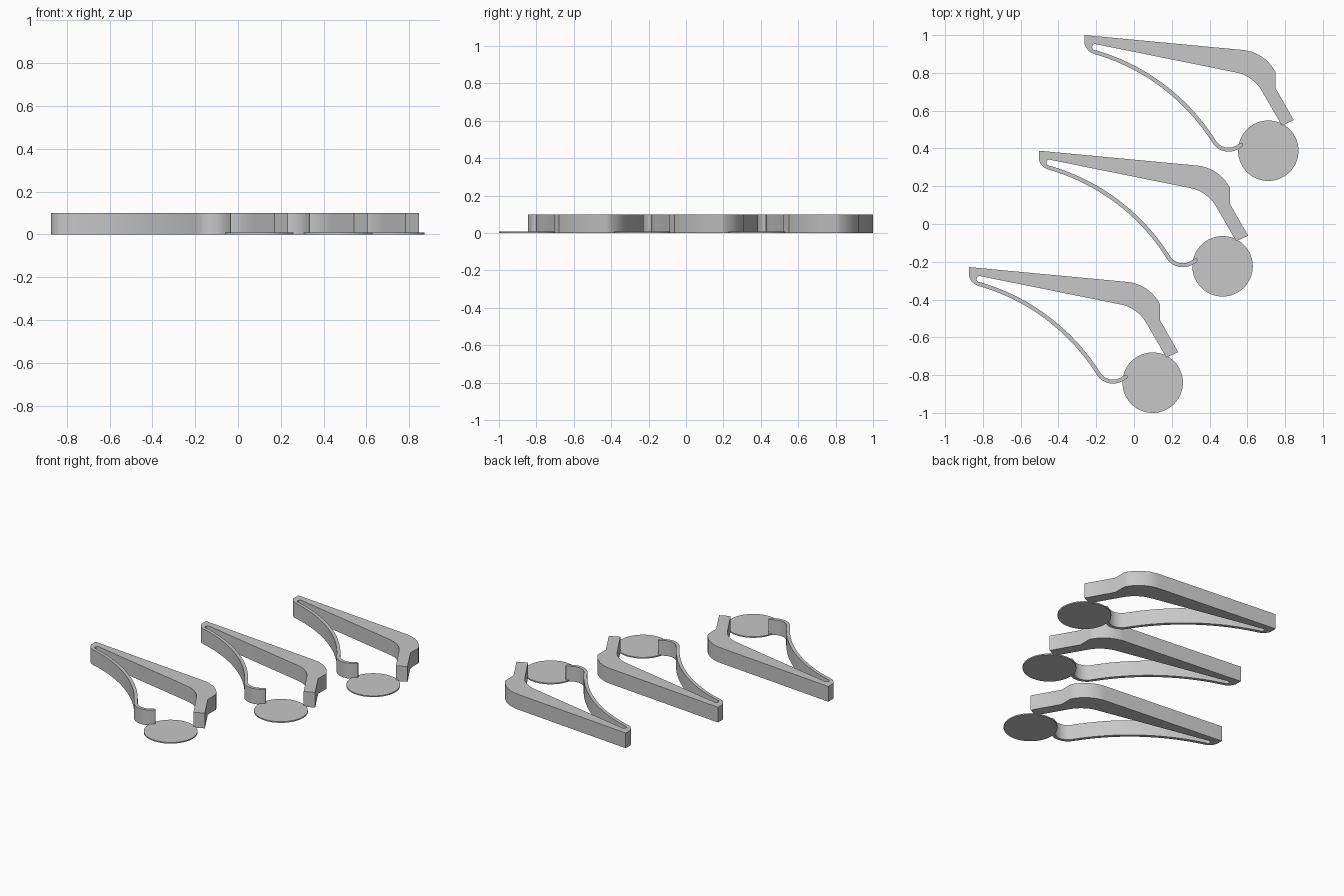
import bpy, bmesh, math
from mathutils import Vector

if "Cube" in bpy.data.objects:
    bpy.data.objects.remove(bpy.data.objects["Cube"])

HEIGHT = 0.1
PAD_HEIGHT = 0.008
PAD_RADIUS = 0.16
STRIP_HALF = 0.0105
TIPS = [(-0.262, 1.0), (-0.504, 0.388), (-0.874, -0.228)]   # corner of each clip

grey = bpy.data.materials.new("plain grey")
grey.diffuse_color = (0.57, 0.57, 0.57, 1)
grey.use_nodes = True
grey.node_tree.nodes["Principled BSDF"].inputs["Base Color"].default_value = grey.diffuse_color


def arc(p, q, heading, n=10):
    """Points of the arc leaving p at a heading (degrees) and ending at q."""
    p, q = Vector(p), Vector(q)
    d = q - p
    chord = math.atan2(d.y, d.x)
    h = math.radians(heading)
    half = (chord - h + math.pi) % (2 * math.pi) - math.pi
    r = d.length / (2 * math.sin(half))
    c = p + r * Vector((-math.sin(h), math.cos(h)))
    pts = []
    for i in range(n + 1):
        a = h + 2 * half * i / n
        pts.append(c + r * Vector((math.sin(a), -math.cos(a))))
    return pts


def strip_edges(line):
    """Left and right edges of a thin strip around a centre line."""
    left, right = [], []
    for i, p in enumerate(line):
        t = (line[min(i + 1, len(line) - 1)] - line[max(i - 1, 0)]).normalized()
        n = Vector((-t.y, t.x)) * STRIP_HALF
        left.append(p + n)
        right.append(p - n)
    return left, right


def clip_outline():
    # Thin curved spring and its hooked end
    line = arc((0.055, -0.09), (0.684, -0.561), -16, 28)
    line += arc((0.684, -0.561), (0.812, -0.592), -60, 12)[1:]
    line.append(Vector((0.83, -0.581)))
    inner, outer = strip_edges(line)
    end = arc(inner[-1], outer[-1], 30, 6)[1:-1]

    # Stout arm with rounded shoulder and angled end
    pts = [Vector((0, 0))]
    pts += arc((0.841, -0.079), (1.011, -0.196), -6)
    pts += [Vector((1.011, -0.28)), Vector((1.108, -0.45)), Vector((1.045, -0.479))]
    pts += arc((0.804, -0.198), (0.939, -0.296), -11.5)[::-1]
    # Rounded slot, spring, then the rounded tip
    pts += arc((0.055, -0.047), inner[0], 187)[:-1]
    pts += inner + end + outer[::-1]
    pts += arc(outer[0], (0, -0.045), 164, 6)[1:]
    return pts


def prism(name, pts, height):
    bm = bmesh.new()
    face = bm.faces.new([bm.verts.new((p[0], p[1], 0)) for p in pts])
    top = bmesh.ops.extrude_face_region(bm, geom=[face])
    verts = [v for v in top["geom"] if isinstance(v, bmesh.types.BMVert)]
    bmesh.ops.translate(bm, vec=(0, 0, height), verts=verts)
    bmesh.ops.recalc_face_normals(bm, faces=bm.faces)
    mesh = bpy.data.meshes.new(name)
    bm.to_mesh(mesh)
    bm.free()
    mesh.materials.append(grey)
    return mesh


clip_mesh = prism("clip", clip_outline(), HEIGHT)
circle = [(PAD_RADIUS * math.cos(math.tau * i / 64),
           PAD_RADIUS * math.sin(math.tau * i / 64)) for i in range(64)]
pad_mesh = prism("pad", circle, PAD_HEIGHT)

# Three identical clips, each with a round pad under its open end
for i, (x, y) in enumerate(TIPS):
    for name, mesh, dx, dy in (("clip", clip_mesh, 0, 0),
                               ("round_pad", pad_mesh, 0.973, -0.612)):
        ob = bpy.data.objects.new(f"{name}_{i + 1}", mesh)
        ob.location = (x + dx, y + dy, 0)
        bpy.context.collection.objects.link(ob)
        ob.select_set(True)
        bpy.context.view_layer.objects.active = ob

bpy.ops.object.shade_smooth_by_angle(angle=math.radians(30))
